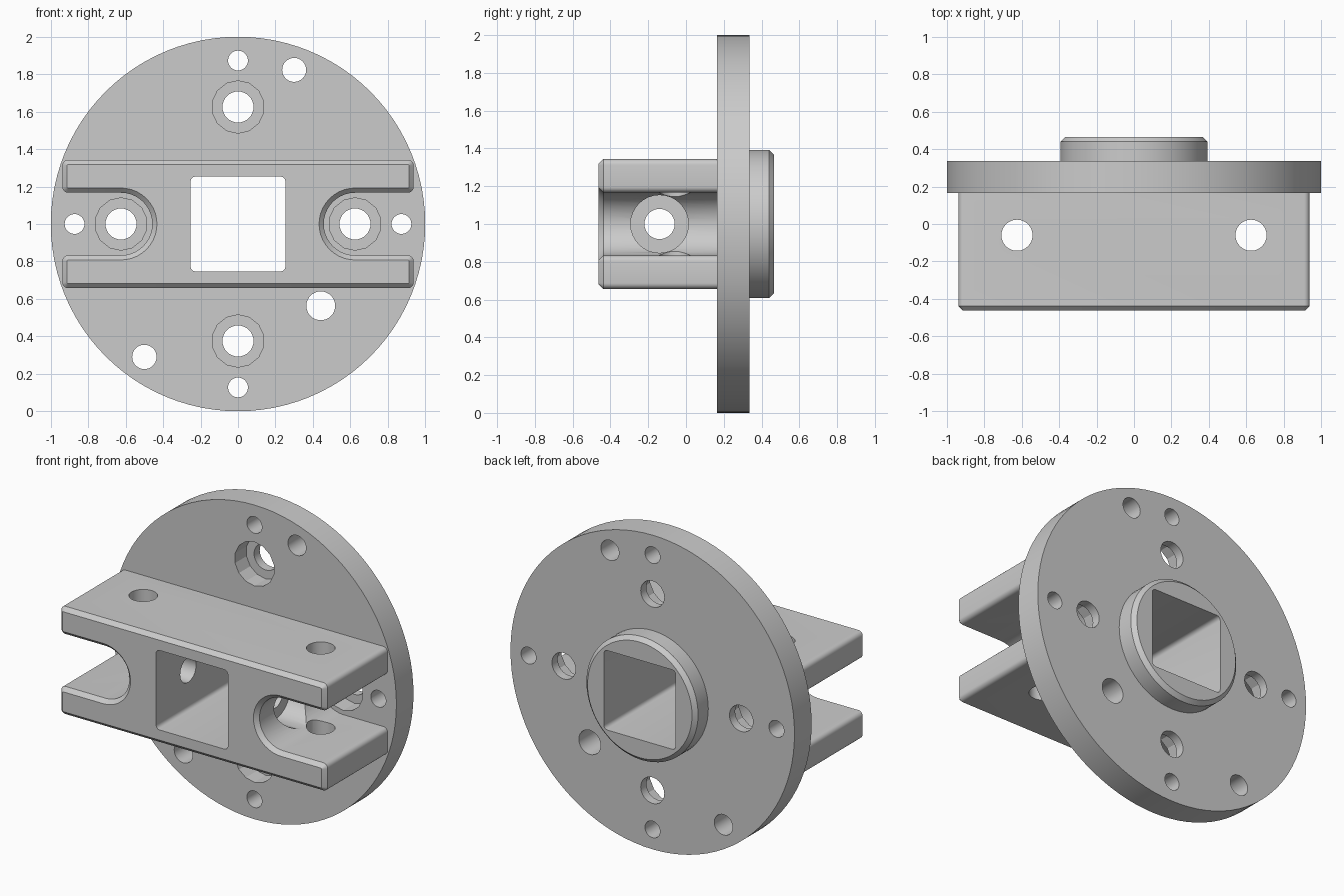
import bpy, bmesh, math
from mathutils import Vector

old = bpy.data.objects.get("Cube")
if old:
    bpy.data.objects.remove(old)

metal = bpy.data.materials.new("plain grey")
metal.use_nodes = True
GREY = (0.6, 0.6, 0.6, 1)
metal.diffuse_color = GREY
metal.node_tree.nodes["Principled BSDF"].inputs["Base Color"].default_value = GREY

CZ = 1.0  # height of the main axis


def make_object(name, bm):
    bmesh.ops.recalc_face_normals(bm, faces=bm.faces)
    mesh = bpy.data.meshes.new(name)
    bm.to_mesh(mesh)
    bm.free()
    mesh.materials.append(metal)
    obj = bpy.data.objects.new(name, mesh)
    bpy.context.collection.objects.link(obj)
    return obj


def prism(name, points, y0, y1, chamfer=0):
    """Extrude an x-z profile from y0 to y1, chamfering the rim at y1."""
    bm = bmesh.new()
    base = bm.faces.new([bm.verts.new((x, y0, CZ + z)) for x, z in points])
    out = bmesh.ops.extrude_face_region(bm, geom=[base], use_keep_orig=True)["geom"]
    moved = [v for v in out if isinstance(v, bmesh.types.BMVert)]
    bmesh.ops.translate(bm, verts=moved, vec=(0, y1 - y0, 0))
    bmesh.ops.recalc_face_normals(bm, faces=bm.faces)
    if chamfer:
        rim = [e for e in bm.edges if all(abs(v.co.y - y1) < 1e-5 for v in e.verts)]
        bmesh.ops.bevel(bm, geom=rim, offset=chamfer, segments=1, affect="EDGES")
    return make_object(name, bm)


def rod(name, start, end, radius, sides=32):
    start, end = Vector(start), Vector(end)
    axis = end - start
    bm = bmesh.new()
    bmesh.ops.create_cone(bm, cap_ends=True, segments=sides, radius1=radius,
                          radius2=radius, depth=axis.length)
    bmesh.ops.rotate(bm, verts=bm.verts, matrix=axis.to_track_quat("Z", "Y").to_matrix())
    bmesh.ops.translate(bm, verts=bm.verts, vec=(start + end) / 2)
    return make_object(name, bm)


def arc(cx, cz, r, a0, a1, n):
    angles = [math.radians(a0 + (a1 - a0) * i / n) for i in range(n + 1)]
    return [(round(cx + r * math.cos(a), 5), round(cz + r * math.sin(a), 5)) for a in angles]


def four_way(quarter):
    """Mirror a quarter outline (running anticlockwise) across both axes."""
    back = quarter[::-1]
    loop = (quarter + [(-x, z) for x, z in back]
            + [(-x, -z) for x, z in quarter] + [(x, -z) for x, z in back])
    return list(dict.fromkeys(loop))


def combine(target, tool, operation):
    mod = target.modifiers.new(operation.lower(), "BOOLEAN")
    mod.operation, mod.solver, mod.object = operation, "EXACT", tool
    bpy.context.view_layer.objects.active = target
    bpy.ops.object.modifier_apply(modifier=mod.name)
    bpy.data.objects.remove(tool)


# Round flange
body = prism("flange_bracket", arc(0, 0, 1, 0, 360, 96)[:-1], 0.165, 0.337)

# Round hub on the back
hub = prism("hub", arc(0, 0, 0.393, 0, 360, 64)[:-1], 0.27, 0.465, 0.025)
combine(body, hub, "UNION")

# Double fork with a rounded slot at each end
SLOT, END, TOP, R = 0.167, 0.938, 0.343, 0.03
quarter = (arc(0.625, 0, SLOT, 180, 90, 10)
           + arc(END - R, SLOT + R, R, -90, 0, 5)
           + arc(END - R, TOP - R, R, 0, 90, 5))
fork = prism("fork", four_way(quarter), 0.24, -0.463, 0.025)
combine(body, fork, "UNION")

# Square shaft opening
H = 0.253
corner = arc(H - 0.025, H - 0.025, 0.025, 0, 90, 4)
combine(body, prism("square_cutter", four_way(corner), -1, 1), "DIFFERENCE")

# Bolt holes with recesses, and small outer holes, around the flange
holes = []
for dx, dz in ((1, 0), (0, 1), (-1, 0), (0, -1)):
    bolt = (dx * 0.625, dz * 0.625)
    holes.append((bolt, 0.083))
    holes.append(((dx * 0.873, dz * 0.873), 0.053))
    recess = rod("recess_cutter", (bolt[0], 0.1, CZ + bolt[1]),
                 (bolt[0], 0.28, CZ + bolt[1]), 0.14, 14)
    combine(body, recess, "DIFFERENCE")

# Three odd locating holes
holes += [((0.3, 0.823), 0.064), ((0.442, -0.437), 0.077), ((-0.5, -0.71), 0.065)]
for (x, z), r in holes:
    combine(body, rod("hole_cutter", (x, 0, CZ + z), (x, 0.6, CZ + z), r), "DIFFERENCE")

for side in (1, -1):
    # Vertical pin holes through the fork arms
    x = side * 0.625
    combine(body, rod("pin_cutter", (x, -0.06, 0.3), (x, -0.06, 1.7), 0.083), "DIFFERENCE")
    # Recessed cross hole from the slot into the square opening
    for r, inner in ((0.153, 0.36), (0.08, 0.1)):
        tool = rod("cross_cutter", (side * inner, -0.14, CZ), (side * 0.7, -0.14, CZ), r)
        combine(body, tool, "DIFFERENCE")

# Smooth the round walls, keep the edges sharp
bpy.ops.object.select_all(action="DESELECT")
body.select_set(True)
bpy.context.view_layer.objects.active = body
bpy.ops.object.shade_smooth_by_angle(angle=math.radians(25))
